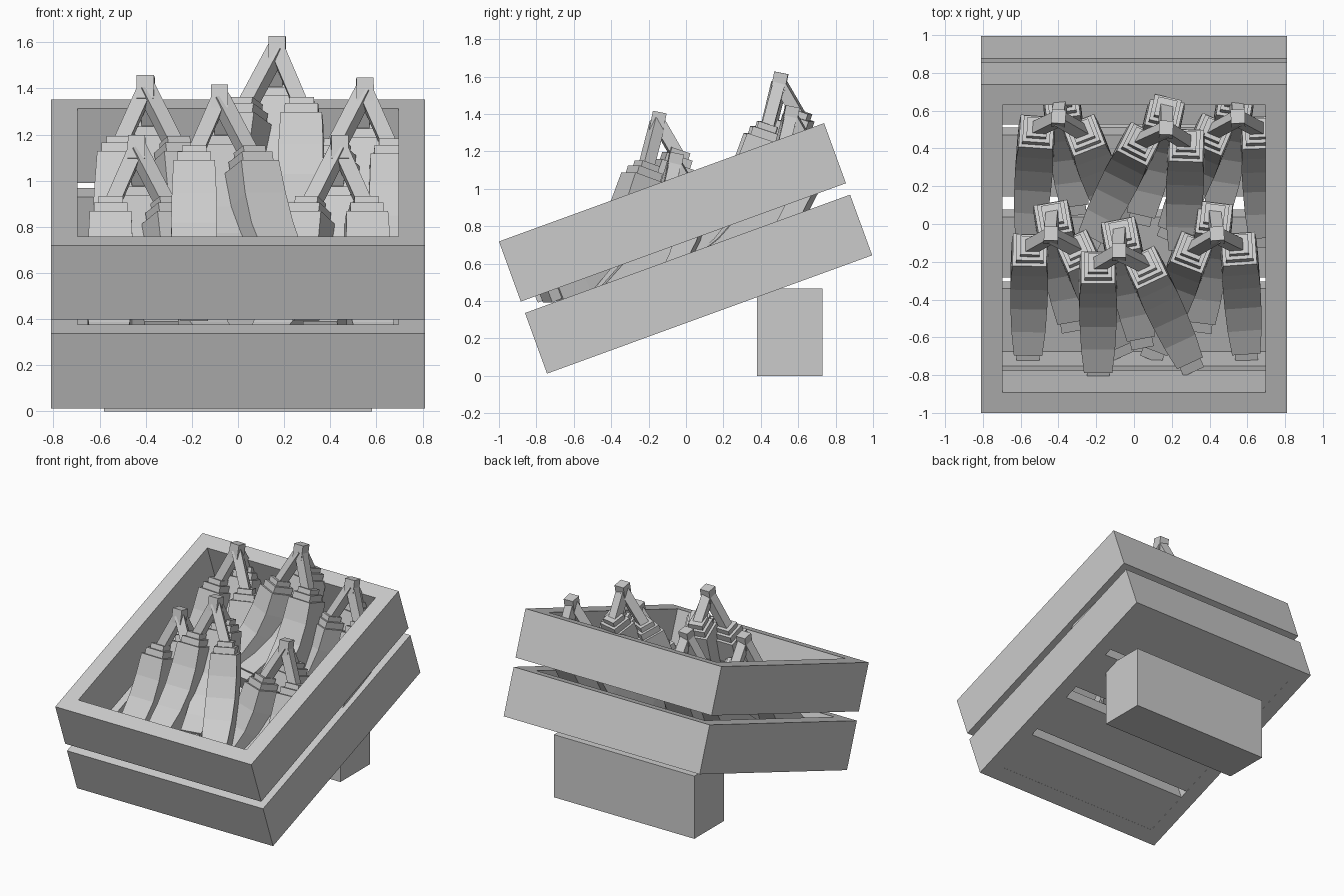
import bpy, bmesh, math
from mathutils import Matrix, Vector

cube = bpy.data.objects.get("Cube")
if cube:
    bpy.data.objects.remove(cube)

mat = bpy.data.materials.new("plain_grey")
mat.use_nodes = True
GREY = (0.6, 0.6, 0.6, 1)
mat.diffuse_color = GREY
mat.node_tree.nodes["Principled BSDF"].inputs["Base Color"].default_value = GREY


def finish(name, bm, matrix=Matrix()):
    bmesh.ops.recalc_face_normals(bm, faces=bm.faces)
    mesh = bpy.data.meshes.new(name)
    bm.to_mesh(mesh)
    bm.free()
    mesh.materials.append(mat)
    ob = bpy.data.objects.new(name, mesh)
    ob.matrix_world = matrix
    bpy.context.collection.objects.link(ob)
    return ob


def loft(bm, rings, closed=False):
    """Skin a list of four-cornered rings; cap the ends or join them."""
    vs = [[bm.verts.new(p) for p in r] for r in rings]
    pairs = list(zip(vs, vs[1:])) + ([(vs[-1], vs[0])] if closed else [])
    for a, b in pairs:
        for i in range(4):
            j = (i + 1) % 4
            bm.faces.new((a[i], a[j], b[j], b[i]))
    if not closed:
        bm.faces.new(vs[0])
        bm.faces.new(vs[-1])


def square(c, side, fwd, h):
    return [c + side * (h * a) + fwd * (h * b)
            for a, b in ((-1, -1), (1, -1), (1, 1), (-1, 1))]


def bar(bm, p, q, side, w0, w1=None):
    """Square bar from p to q."""
    t = (q - p).normalized()
    fwd = t.cross(side).normalized()
    s = fwd.cross(t)
    loft(bm, [square(p, s, fwd, w0 / 2), square(q, s, fwd, (w1 or w0) / 2)])


def rect(x, y0, y1, z):
    return [Vector(p) for p in ((-x, y0, z), (x, y0, z), (x, y1, z), (-x, y1, z))]


# Tilted crate: two open frames and a slatted floor
LENGTH, HALF, WALL = 1.85, 0.81, 0.115
TILT = Matrix.Translation((0, -0.743, 0.012)) @ Matrix.Rotation(math.radians(20), 4, 'X')

for name, z0, z1 in (("lower_frame", 0, 0.345), ("upper_frame", 0.41, 0.752)):
    bm = bmesh.new()
    inner, far = HALF - WALL, LENGTH - WALL
    loft(bm, [rect(HALF, 0, LENGTH, z0), rect(HALF, 0, LENGTH, z1),
              rect(inner, WALL, far, z1), rect(inner, WALL, far, z0)], closed=True)
    finish(name, bm, TILT)

for i, (y0, y1) in enumerate(((0.11, 0.468), (0.53, 0.872), (0.988, 1.335), (1.393, 1.74))):
    bm = bmesh.new()
    loft(bm, [rect(HALF - WALL + 0.005, y0, y1, z) for z in (0.001, WALL)])
    finish(f"floor_slat_{i + 1}", bm, TILT)

# Block that props up the back
bm = bmesh.new()
loft(bm, [rect(0.58, 0.38, 0.73, z) for z in (0, 0.468)])
finish("prop_block", bm)

# Side profile of one fruit: forward, down, half width
PROFILE = ((0, 0, .09), (.05, -.15, .097), (.13, -.3, .1),
           (.25, -.43, .097), (.39, -.53, .09), (.53, -.59, .075))


def fruit(bm, hub, top, yaw):
    rot = Matrix.Rotation(math.radians(yaw), 3, 'Z')
    side = rot @ Vector((1, 0, 0))
    pts = [top + rot @ Vector((0, -f, z)) for f, z, _ in PROFILE]
    rings = []
    for i, p in enumerate(pts):
        t = (pts[min(i + 1, len(pts) - 1)] - pts[max(i - 1, 0)]).normalized()
        rings.append(square(p, side, t.cross(side), PROFILE[i][2]))
    loft(bm, rings)
    # Blossom end
    t = (pts[-1] - pts[-2]).normalized()
    bar(bm, pts[-1], pts[-1] + t * 0.06, side, 0.12)
    # Stepped collar and stalk
    up = (pts[0] - pts[1]).normalized()
    bar(bm, top - up * 0.02, top + up * 0.045, side, 0.145)
    bar(bm, top, top + up * 0.08, side, 0.105)
    bar(bm, top + up * 0.05, hub - Vector((0, 0, 0.05)), side, 0.065)


def bunch(name, hub, flip, yaw):
    """Three fruits hanging from one crown."""
    bm = bmesh.new()
    top = Vector((0, 0, 0))
    for x, y, z, turn in ((-.11, -.08, -.35, 0), (.14, -.08, -.35, 25), (.01, .09, -.28, 11)):
        fruit(bm, top, Vector((x * flip, y, z)), turn * flip)
    bar(bm, Vector((0, -.01, -.1)), Vector((0, .01, 0)), Vector((1, 0, 0)), 0.075)
    finish(name, bm, Matrix.Translation(hub) @ Matrix.Rotation(math.radians(yaw), 4, 'Z'))


bunch("front_right_bunch", (-.44, -.06, 1.19), 1, -1)
bunch("front_middle_bunch", (-.08, -.15, 1.41), 1, 0)
bunch("front_left_bunch", (.44, -.06, 1.19), -1, 4)
bunch("back_right_bunch", (-.4, .56, 1.45), 1, -4)
bunch("back_middle_bunch", (.17, .5, 1.62), -1, -2)
bunch("back_left_bunch", (.55, .56, 1.44), -1, 2)
